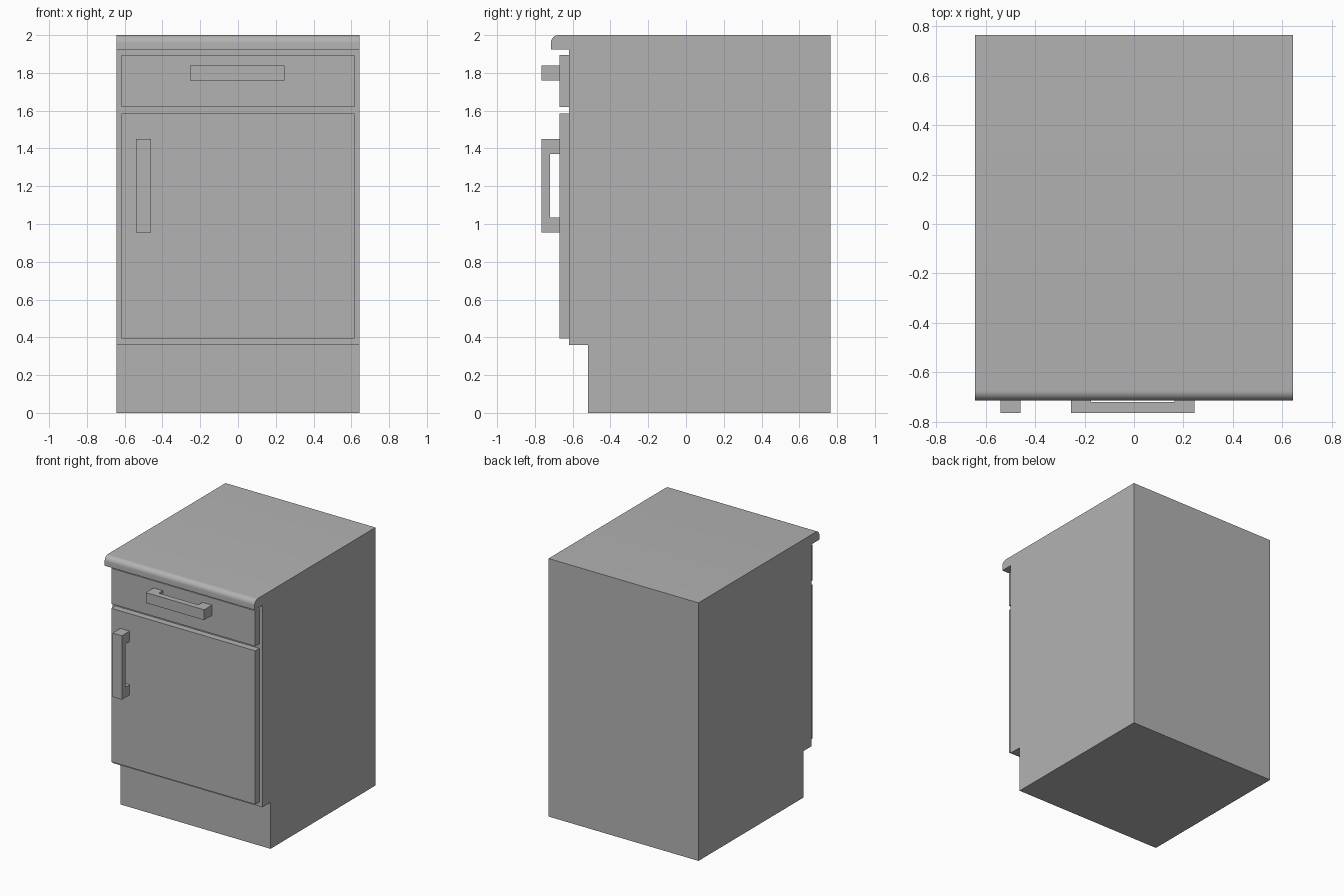
import bpy, bmesh, math

if "Cube" in bpy.data.objects:
    bpy.data.objects.remove(bpy.data.objects["Cube"])

grey = bpy.data.materials.new("cabinet grey")
grey.use_nodes = True
colour = (0.45, 0.45, 0.45, 1)
grey.diffuse_color = colour
grey.node_tree.nodes["Principled BSDF"].inputs["Base Color"].default_value = colour


def extrude(name, profile, axis, start, end):
    """Extrude a 2D profile along x (points are y, z) or z (points are x, y)."""
    bm = bmesh.new()
    place = (lambda a, b: (start, a, b)) if axis == "x" else (lambda a, b: (a, b, start))
    face = bm.faces.new([bm.verts.new(place(a, b)) for a, b in profile])
    grown = bmesh.ops.extrude_face_region(bm, geom=[face])["geom"]
    shift = (end - start, 0, 0) if axis == "x" else (0, 0, end - start)
    bmesh.ops.translate(bm, vec=shift, verts=[g for g in grown if isinstance(g, bmesh.types.BMVert)])
    bmesh.ops.recalc_face_normals(bm, faces=bm.faces)
    mesh = bpy.data.meshes.new(name)
    bm.to_mesh(mesh)
    bm.free()
    mesh.materials.append(grey)
    obj = bpy.data.objects.new(name, mesh)
    bpy.context.collection.objects.link(obj)
    return obj


def panel(name, bottom, top):
    profile = [(-0.67, bottom), (-0.615, bottom), (-0.615, top), (-0.67, top)]
    return extrude(name, profile, "x", -0.617, 0.617)


def handle_profile(low, high, along_first):
    """C-shaped bar with two square feet against the panel."""
    back, inner, front, foot = -0.67, -0.72, -0.765, 0.08
    points = [(low, back), (low, front), (high, front), (high, back),
              (high - foot, back), (high - foot, inner), (low + foot, inner), (low + foot, back)]
    return points if along_first else [(b, a) for a, b in points]


# Carcass with recessed plinth and rounded worktop lip
radius = 0.04
lip = [(-0.675 - radius * math.sin(t), 1.96 + radius * math.cos(t))
       for t in (math.pi / 2 * i / 8 for i in range(9))]
body = [(0.765, 0), (0.765, 2)] + lip + [
    (-0.715, 1.925), (-0.62, 1.925), (-0.62, 0.36), (-0.52, 0.36), (-0.52, 0)]
carcass = extrude("carcass_and_worktop", body, "x", -0.643, 0.643)
bpy.context.view_layer.objects.active = carcass
carcass.select_set(True)
bpy.ops.object.shade_smooth_by_angle(angle=math.radians(30))

# Drawer front and door
panel("drawer_front", 1.62, 1.895)
panel("door", 0.395, 1.585)

# Handles
extrude("drawer_handle", handle_profile(-0.255, 0.245, True), "z", 1.76, 1.84)
extrude("door_handle", handle_profile(0.955, 1.45, False), "x", -0.54, -0.46)
